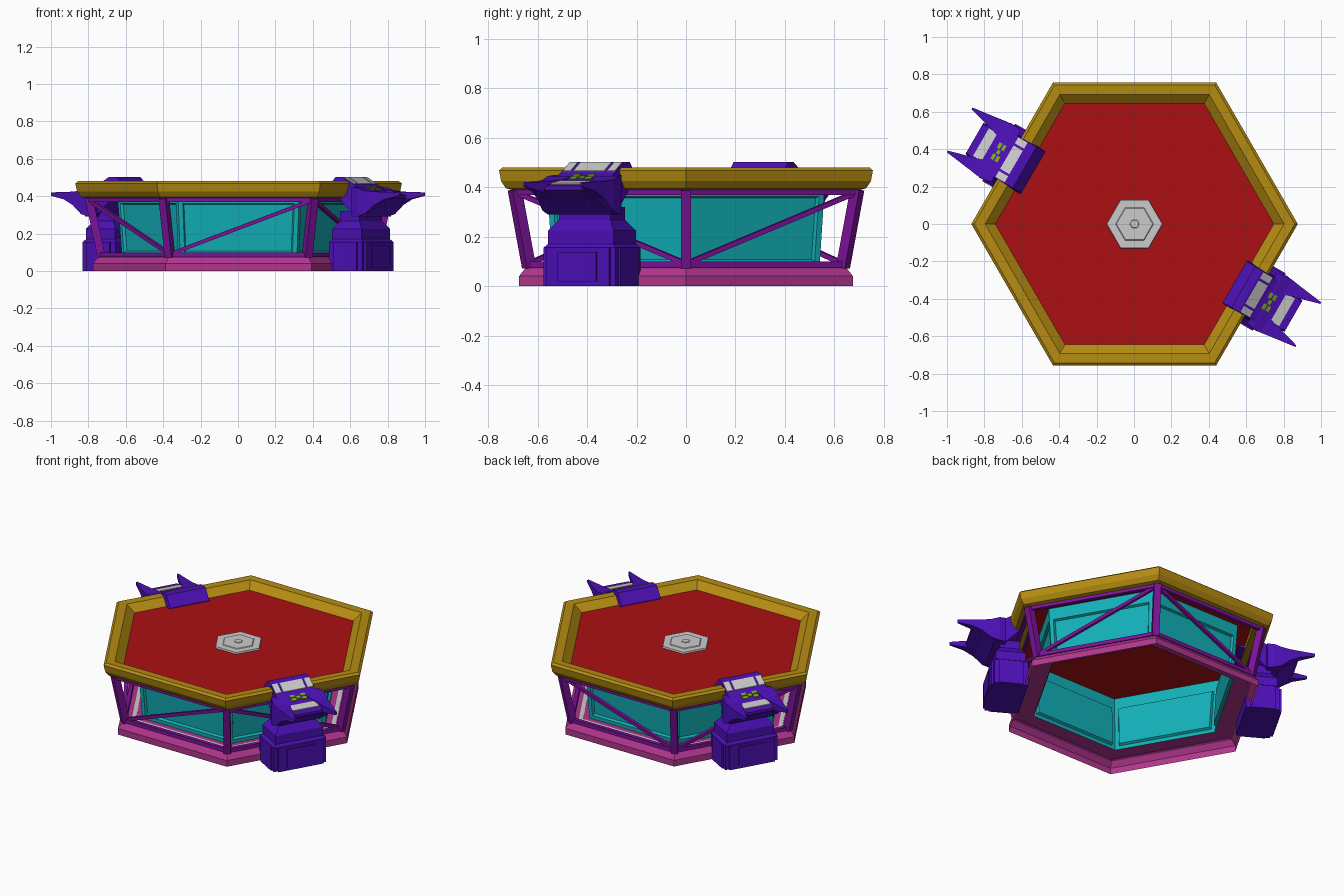
import bpy, bmesh
from math import cos, sin, pi, radians
from mathutils import Vector, Matrix

if "Cube" in bpy.data.objects:
    bpy.data.objects.remove(bpy.data.objects["Cube"])

COLS = dict(gold=(.46, .26, .006), red=(.41, .005, .007), cyan=(.006, .43, .47), pink=(.44, .037, .27),
            purple=(.20, .006, .32), indigo=(.073, .005, .47), green=(.20, .40, .01))
MATS = {}
for n, c in COLS.items():
    MATS[n] = bpy.data.materials.new(n)
    MATS[n].diffuse_color = (*c, 1)
K = 2 / 3 ** .5  # apothem -> corner radius


def finish(name, bm, col=None, M=Matrix()):
    bmesh.ops.recalc_face_normals(bm, faces=bm.faces)
    me = bpy.data.meshes.new(name)
    bm.to_mesh(me)
    bm.free()
    ob = bpy.data.objects.new(name, me)
    ob.matrix_world = M
    if col:
        me.materials.append(MATS[col])
    bpy.context.collection.objects.link(ob)
    return ob


def hexpt(r, z, i):
    return Vector((r * cos(i * pi / 3) + .003, r * sin(i * pi / 3), z))


def hex_lathe(name, prof, col=None, closed=False, cap=False, inset=None):
    """Sweep (apothem, z) profile round a hexagon."""
    bm = bmesh.new()
    rings = [[bm.verts.new(hexpt(a * K, z, i)) for i in range(6)] for a, z in prof]
    pairs = list(zip(rings, rings[1:] + rings[:1]))
    if not closed:
        pairs.pop()
    for r, s in pairs:
        for i in range(6):
            j = (i + 1) % 6
            bm.faces.new((r[i], r[j], s[j], s[i]))
    if cap:
        bm.faces.new(rings[-1])
    if inset:
        bm.faces.ensure_lookup_table()
        bmesh.ops.recalc_face_normals(bm, faces=bm.faces)
        faces = bm.faces[:6]
        bmesh.ops.inset_individual(bm, faces=faces, thickness=inset, depth=0)
        bmesh.ops.inset_individual(bm, faces=faces, thickness=.01, depth=-.015)
    return finish(name, bm, col)


def loft(name, loops, col=None, M=Matrix()):
    """Skin matching point loops and cap both ends."""
    bm = bmesh.new()
    rings = [[bm.verts.new(p) for p in l] for l in loops]
    n = len(rings[0])
    for r, s in zip(rings, rings[1:]):
        for i in range(n):
            bm.faces.new((r[i], r[(i + 1) % n], s[(i + 1) % n], s[i]))
    bm.faces.new(rings[0])
    bm.faces.new(rings[-1])
    return finish(name, bm, col, M)


def along_u(stations):  # (u, z low, z high, v low, v high[, top narrowing])
    return [[(s[0], s[3], s[1]), (s[0], s[4], s[1]),
             (s[0], s[4] - sum(s[5:]), s[2]), (s[0], s[3] + sum(s[5:]), s[2])] for s in stations]


def along_z(stations):  # (z, u0, u1, half width)
    return [[(a, -w, z), (b, -w, z), (b, w, z), (a, w, z)] for z, a, b, w in stations]


def beams(name, segs, col):
    """One object of square bars; segs = (start, end, width)."""
    bm = bmesh.new()
    for p, q, w in segs:
        d = q - p
        out = Vector(((p + q).x, (p + q).y, 0)).normalized()
        side = d.cross(out).normalized()
        out = side.cross(d).normalized()
        M = Matrix((side * w, out * w, d)).transposed().to_4x4()
        M.translation = (p + q) / 2
        bmesh.ops.create_cube(bm, size=1, matrix=M)
    return finish(name, bm, col)


# Table top: rim, playing surface, centre emblem plates
hex_lathe("table_rim", [(.645, .436), (.692, .478), (.742, .48), (.756, .468), (.748, .425), (.728, .395),
                        (.70, .388), (.645, .40)], "gold", closed=True)
hex_lathe("table_surface", [(.646, .43), (.646, .436)], "red", cap=True)
hex_lathe("centre_plate", [(.13, .436), (.128, .446)], cap=True)
hex_lathe("centre_plate_upper", [(.088, .446), (.084, .45)], cap=True)
hex_lathe("centre_stud", [(.022, .45), (.02, .454)], cap=True)

# Base skirt (open underneath), light strip, recessed wall panels
hex_lathe("base_skirt", [(.675, 0), (.675, .04), (.652, .07), (.64, .075), (.54, .075)], "pink")
hex_lathe("base_light_strip", [(.575, .075), (.575, .077), (.60, .077), (.60, .075)])
hex_lathe("wall_panels", [(.54, .075), (.56, .385), (.563, .436)], "cyan", inset=.034)

# Outer truss frame with alternating diagonals
posts, rails, diags = [], [], []
for i in range(6):
    top, bot = hexpt(.80, .39, i), hexpt(.733, .075, i)
    posts.append((bot, top, .042))
    for r, z in ((.80, .38), (.738, .087)):
        rails.append((hexpt(r, z, i), hexpt(r, z, i + 1), .024))
    lo, hi = (i, i + 1) if i % 2 == 0 else (i + 1, i)
    diags.append((hexpt(.735, .09, lo), hexpt(.798, .38, hi), .02))
beams("frame_posts", posts, "purple")
beams("frame_rails", rails, "purple")
beams("frame_diagonals", diags, "purple")

# Two control consoles on opposite sides (u = outward, v = sideways)
for tag, ang, dy in (("right", -30, 0), ("left", 150, -.035)):
    M = Matrix.Translation((0, dy, 0)) @ Matrix.Rotation(radians(ang), 4, 'Z')
    n = tag + "_console_"
    # Pedestal and its raised door panels
    loft(n + "pedestal", along_z([(0, .66, .862, .168), (.155, .66, .862, .168), (.17, .67, .85, .153),
                                  (.225, .67, .85, .153), (.268, .70, .82, .12), (.32, .70, .82, .12)]),
         "indigo", M)
    loft(n + "front_door", along_u([(.85, .0, .155, -.145, .145), (.876, .0, .155, -.145, .145)]), "indigo", M)
    loft(n + "front_door_inset", along_u([(.86, .018, .138, -.09, .09), (.882, .018, .138, -.09, .09)]),
         "indigo", M)
    for s in (-1, 1):
        v = sorted((s * .16, s * .177))
        loft(n + "side_door", along_u([(.69, 0, .155, *v), (.835, 0, .155, *v)]), "indigo", M)
    # Head that saddles the rim
    core = [(.622, .425, .44, .137), (.675, .41, .502, .137), (.72, .37, .502, .137), (.80, .29, .455, .137),
            (.86, .29, .43, .14), (.92, .34, .415, .115), (.985, .388, .405, .095)]
    loft(n + "head", along_u([(u, a, b, -w, w, .01) for u, a, b, w in core]), "indigo", M)
    # Pointed arm rests
    arm = [(.79, .29, .45, .05, .155), (.83, .29, .445, .05, .167), (.875, .305, .43, .07, .165),
           (.93, .352, .424, .088, .157), (.99, .383, .422, .104, .149), (1.076, .402, .42, .128, .138)]
    for s in (-1, 1):
        loft(n + "arm", along_u([(u, a, b, s * c, s * d) for u, a, b, c, d in arm]), "indigo", M)
    # Sloping screens and key plate
    for a, b in ((-.122, -.085), (-.072, .072), (.085, .122)):
        loft(n + "screen", along_u([(.728, .49, .502, a, b), (.785, .45, .468, a, b)]), None, M)
    loft(n + "key_plate", along_u([(.892, .41, .426, -.085, .085), (.945, .40, .416, -.085, .085)]), None, M)
    # Green controls: two hooked dials either side of a small pair of buttons
    for v, w, us in ((-.05, .032, (.815, .84)), (-.012, .024, (.829,)), (.018, .032, (.815, .84))):
        for u in us:
            z = .452 - (u - .81) * .4
            loft(n + "button", along_u([(u, z - .01, z + .003, v, v + w),
                                        (u + .018, z - .016, z - .004, v, v + w)]), "green", M)

for m in bpy.data.materials:
    if m.users and not m.is_grease_pencil:
        m.use_nodes = True
        m.node_tree.nodes["Principled BSDF"].inputs["Base Color"].default_value = m.diffuse_color
